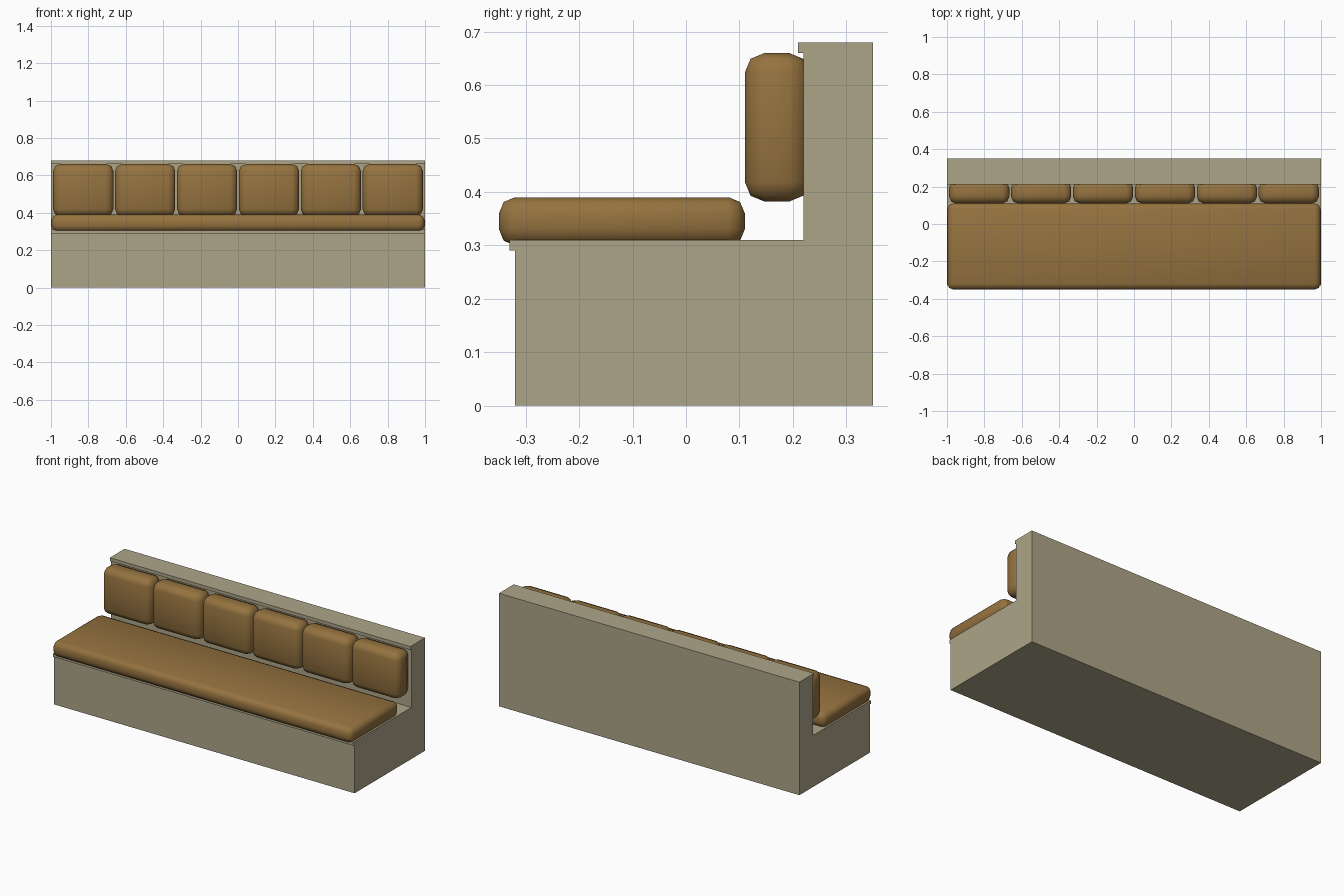
import bpy, bmesh
from mathutils import Vector

if "Cube" in bpy.data.objects:
    bpy.data.objects.remove(bpy.data.objects["Cube"])


def material(name, rgb):
    m = bpy.data.materials.new(name)
    m.diffuse_color = (*rgb, 1)
    m.use_nodes = True
    m.node_tree.nodes["Principled BSDF"].inputs["Base Color"].default_value = m.diffuse_color
    return m


TAN = material("tan_frame", (0.42, 0.375, 0.25))
BROWN = material("brown_leather", (0.30, 0.17, 0.05))


def finish(bm, name, mat, smooth=False):
    bmesh.ops.recalc_face_normals(bm, faces=bm.faces)
    for f in bm.faces:
        f.smooth = smooth
    me = bpy.data.meshes.new(name)
    bm.to_mesh(me)
    bm.free()
    me.materials.append(mat)
    ob = bpy.data.objects.new(name, me)
    bpy.context.collection.objects.link(ob)
    return ob


def cushion(name, lo, hi, bevel):
    """Soft box between two corners, with two-step rounded edges."""
    bm = bmesh.new()
    bmesh.ops.create_cube(bm, size=1)
    lo, hi = Vector(lo), Vector(hi)
    for v in bm.verts:
        v.co = (lo + hi) / 2 + v.co * (hi - lo)
    bmesh.ops.bevel(bm, geom=bm.edges[:], offset=bevel, segments=2,
                    profile=0.5, affect='EDGES')
    finish(bm, name, BROWN, smooth=True)


# Bench frame: L-shaped profile with small lips on seat and backrest
profile = [(-0.32, 0), (0.35, 0), (0.35, 0.68), (0.21, 0.68), (0.21, 0.66),
           (0.22, 0.66), (0.22, 0.31), (-0.33, 0.31), (-0.33, 0.29), (-0.32, 0.29)]
bm = bmesh.new()
face = bm.faces.new([bm.verts.new((-1, y, z)) for y, z in profile])
ext = bmesh.ops.extrude_face_region(bm, geom=[face], use_keep_orig=True)
bmesh.ops.translate(bm, vec=(2, 0, 0),
                    verts=[g for g in ext["geom"] if isinstance(g, bmesh.types.BMVert)])
finish(bm, "bench_frame", TAN)

# Long seat cushion
cushion("seat_cushion", (-0.997, -0.35, 0.30), (0.997, 0.11, 0.39), 0.03)

# Row of six back cushions
for i in range(6):
    x = (i - 2.5) * 0.331
    cushion(f"back_cushion_{i + 1}", (x - 0.161, 0.11, 0.382), (x + 0.161, 0.23, 0.66), 0.037)
